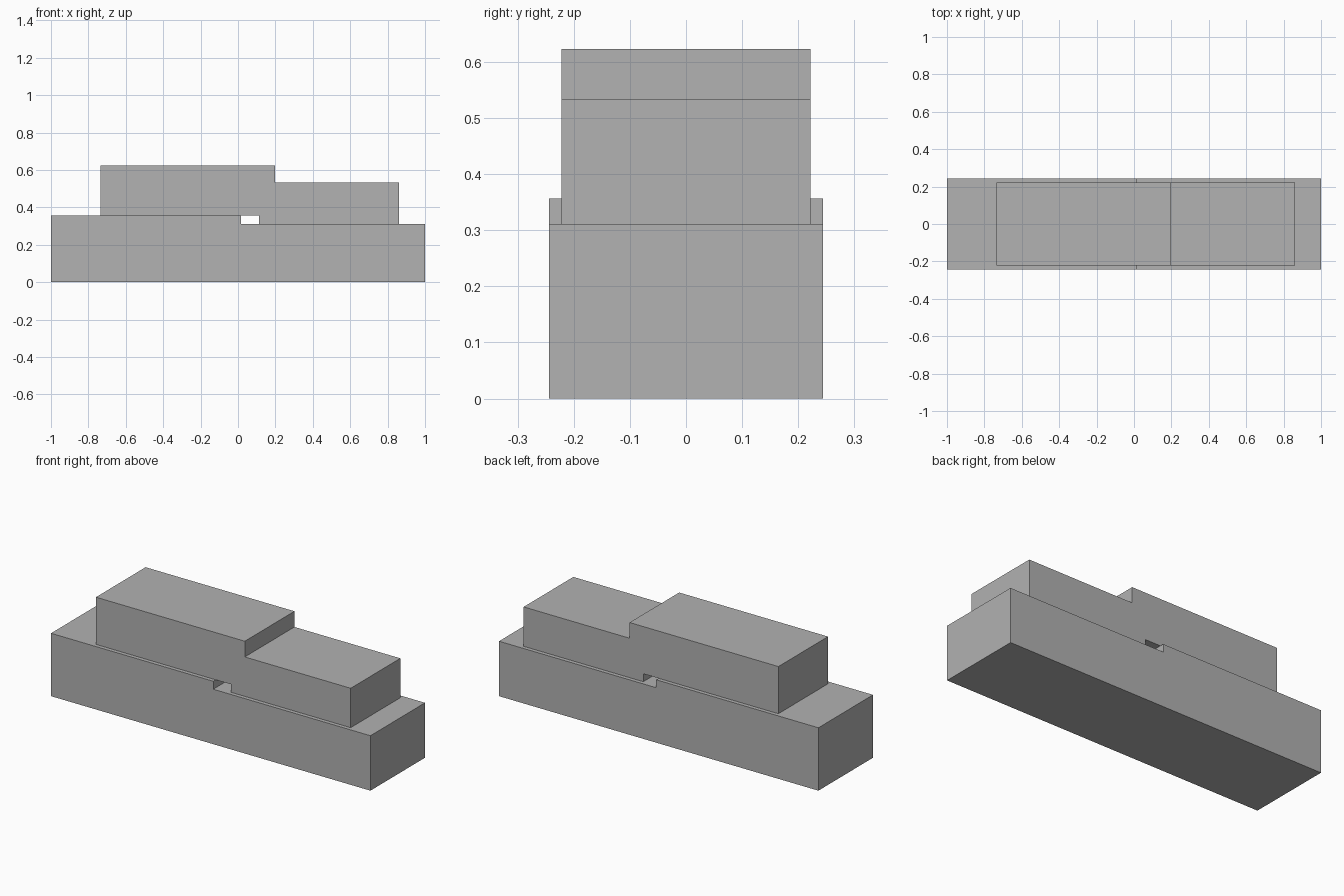
import bpy
import bmesh

cube = bpy.data.objects.get("Cube")
if cube:
    bpy.data.objects.remove(cube, do_unlink=True)

grey = bpy.data.materials.new("plain grey")
grey.use_nodes = True
color = (0.445, 0.445, 0.445, 1)
grey.diffuse_color = color
grey.node_tree.nodes["Principled BSDF"].inputs["Base Color"].default_value = color


def extrude_profile(name, profile, half_width):
    """Extrude an x-z outline symmetrically along y."""
    bm = bmesh.new()
    face = bm.faces.new([bm.verts.new((x, -half_width, z)) for x, z in profile])
    result = bmesh.ops.extrude_face_region(bm, geom=[face])
    verts = [v for v in result["geom"] if isinstance(v, bmesh.types.BMVert)]
    bmesh.ops.translate(bm, vec=(0, 2 * half_width, 0), verts=verts)
    bmesh.ops.recalc_face_normals(bm, faces=bm.faces)
    mesh = bpy.data.meshes.new(name)
    bm.to_mesh(mesh)
    bm.free()
    mesh.materials.append(grey)
    obj = bpy.data.objects.new(name, mesh)
    bpy.context.collection.objects.link(obj)
    return obj


low, high = 0.311, 0.356  # the two levels of the seam between the blocks

# Lower block, stepped down toward the right end
extrude_profile("lower_block", [
    (-1, 0), (1, 0), (1, low), (0.016, low), (0.016, high), (-1, high)], 0.244)

# Upper block, with a stepped underside that leaves a through slot
extrude_profile("upper_block", [
    (-0.734, high), (0.112, high), (0.112, low), (0.861, low),
    (0.861, 0.534), (0.198, 0.534), (0.198, 0.623), (-0.734, 0.623)], 0.222)
